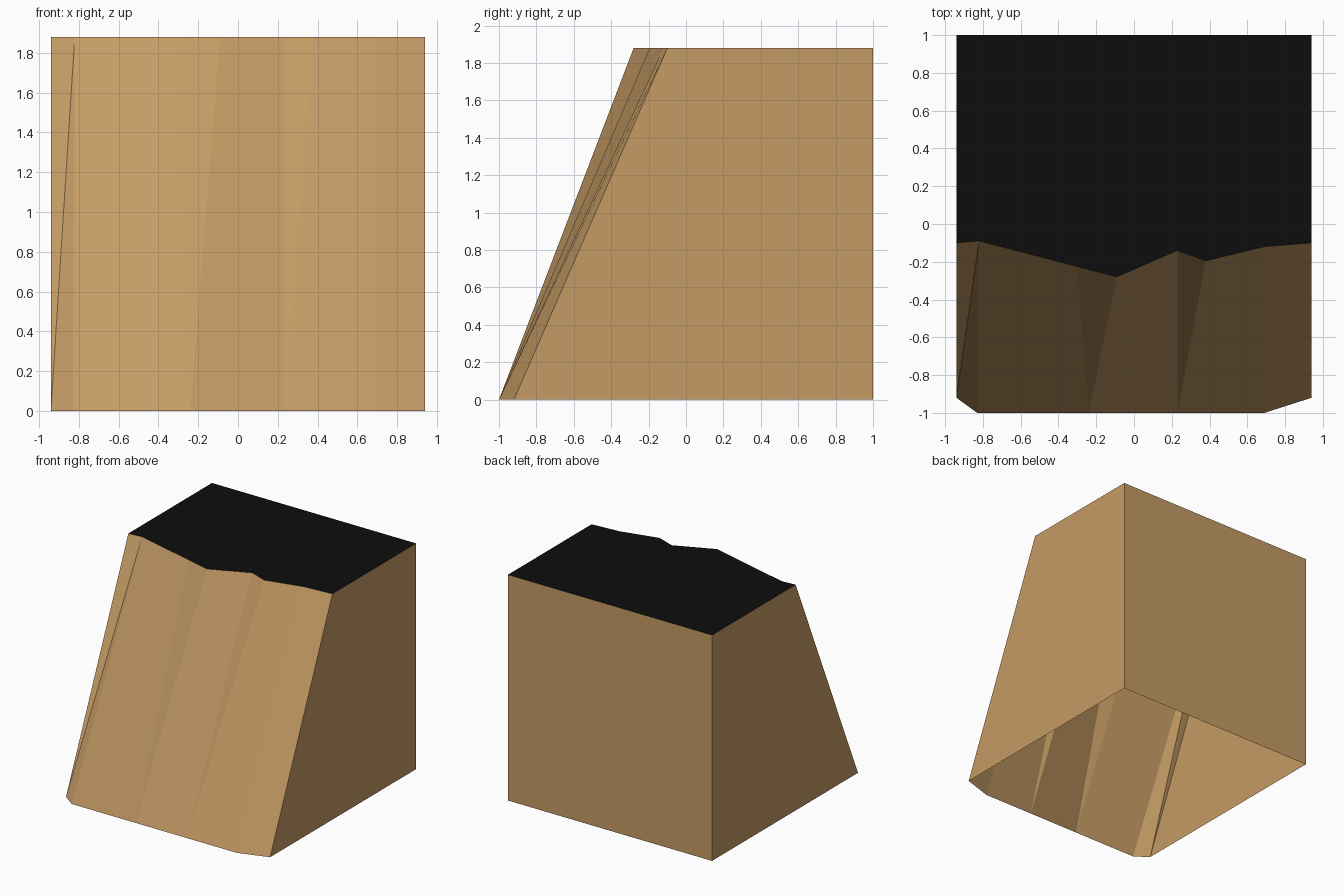
import bpy
import bmesh

cube = bpy.data.objects.get("Cube")
if cube:
    bpy.data.objects.remove(cube, do_unlink=True)

HEIGHT = 1.88
HALF_WIDTH = 0.94
BACK = 1.0


def make_material(name, color):
    mat = bpy.data.materials.new(name)
    mat.use_nodes = True
    mat.diffuse_color = color
    mat.node_tree.nodes["Principled BSDF"].inputs["Base Color"].default_value = color
    return mat


def make_part(name, faces, mat):
    """Build a flat-shaded object from faces given as point loops."""
    bm = bmesh.new()
    for loop in faces:
        bm.faces.new([bm.verts.new(p) for p in loop])
    bmesh.ops.remove_doubles(bm, verts=bm.verts, dist=0.0001)
    mesh = bpy.data.meshes.new(name)
    bm.to_mesh(mesh)
    bm.free()
    mesh.materials.append(mat)
    obj = bpy.data.objects.new(name, mesh)
    bpy.context.collection.objects.link(obj)
    return obj


sandstone = make_material("sandstone tan", (0.56, 0.33, 0.13, 1))
black = make_material("black", (0.004, 0.004, 0.004, 1))

# Front outline along the foot and along the rim, from -x to +x
foot = [(x, y, 0) for x, y in (
    (-HALF_WIDTH, -0.92), (-0.83, -1), (-0.24, -1),
    (0.23, -1), (0.69, -1), (HALF_WIDTH, -0.92))]
rim = [(x, y, HEIGHT) for x, y in (
    (-HALF_WIDTH, -0.10), (-0.82, -0.09), (-0.30, -0.225), (-0.09, -0.28),
    (0.23, -0.14), (0.38, -0.195), (0.69, -0.12), (HALF_WIDTH, -0.10))]

# Rocky slope: walk both outlines, stepping the foot (F), rim (R) or both (B)
slope = []
f = r = 0
for step in "RFBRBRBB":
    nf = f + (step in "FB")
    nr = r + (step in "RB")
    loop = [foot[f]]
    if nf != f:
        loop.append(foot[nf])
    loop.append(rim[nr])
    if nr != r:
        loop.append(rim[r])
    slope.append(loop)
    f, r = nf, nr
make_part("cliff_slope", slope, sandstone)

# Side and back walls; the underside stays open
back_low = [(s * HALF_WIDTH, BACK, 0) for s in (-1, 1)]
back_high = [(s * HALF_WIDTH, BACK, HEIGHT) for s in (-1, 1)]
make_part("right_wall", [[back_low[0], foot[0], rim[0], back_high[0]]], sandstone)
make_part("left_wall", [[foot[-1], back_low[1], back_high[1], rim[-1]]], sandstone)
make_part("back_wall", [[back_low[1], back_low[0], back_high[0], back_high[1]]], sandstone)

# Flat black top
make_part("top_cap", [rim + [back_high[1], back_high[0]]], black)
